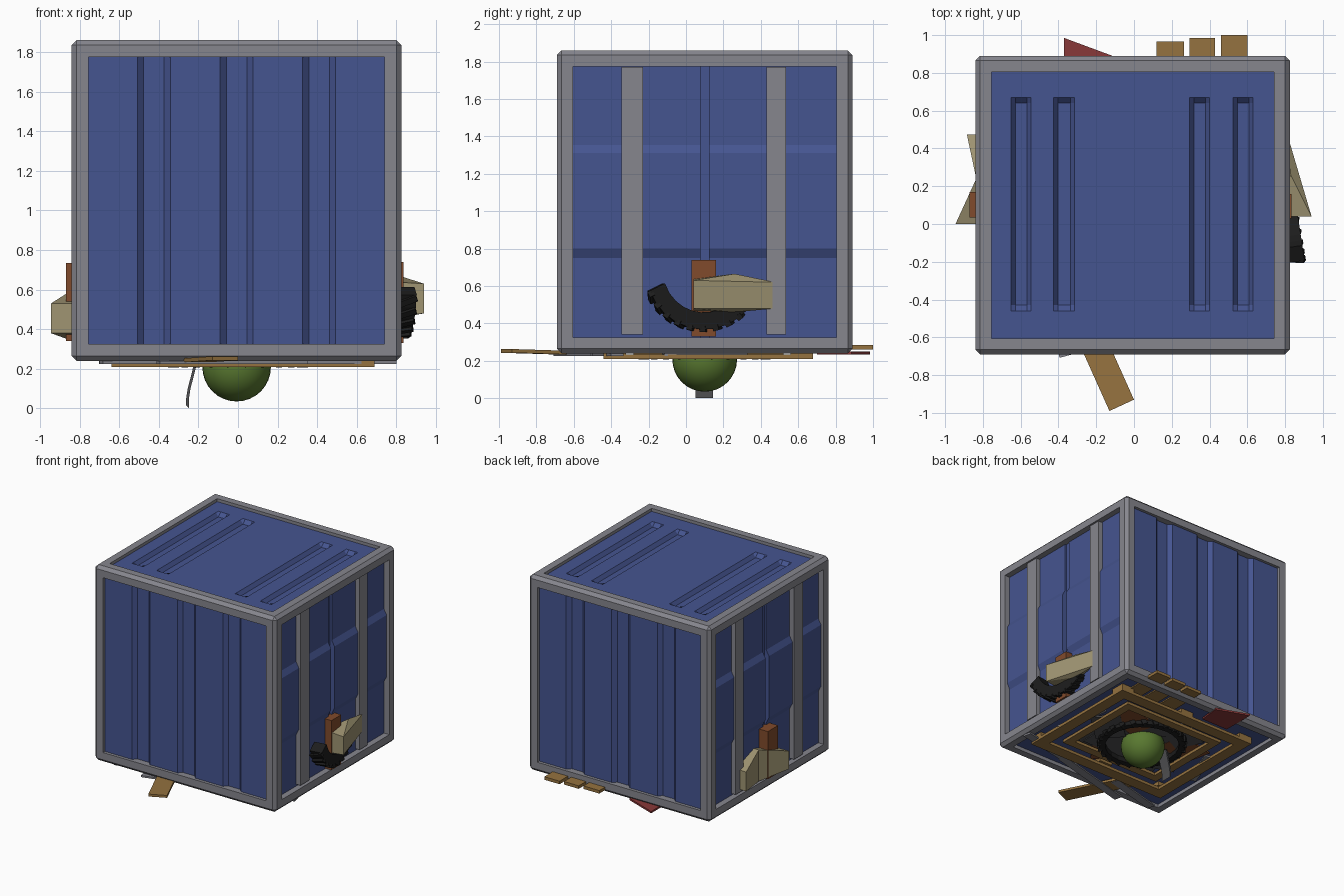
import bpy, bmesh, math, random
from mathutils import Vector, Matrix

if "Cube" in bpy.data.objects:
    bpy.data.objects.remove(bpy.data.objects["Cube"])

random.seed(4)
X0, X1, Y0, Y1, Z0, Z1 = -0.84, 0.825, -0.69, 0.89, 0.24, 1.86
CX, CY = (X0 + X1) / 2, (Y0 + Y1) / 2
COL = dict(blue=(0.06, 0.09, 0.28), grey=(0.24, 0.24, 0.27), wood=(0.3, 0.17, 0.05),
           rust=(0.22, 0.07, 0.025), cream=(0.35, 0.3, 0.17), black=(0.012, 0.012, 0.012),
           green=(0.1, 0.19, 0.03), red=(0.25, 0.04, 0.04), steel=(0.08, 0.08, 0.085))
MATS = {}
for k, c in COL.items():
    MATS[k] = bpy.data.materials.new(k)
    MATS[k].diffuse_color = (*c, 1)


def finish(name, bm, col):
    bmesh.ops.recalc_face_normals(bm, faces=bm.faces[:])
    me = bpy.data.meshes.new(name)
    bm.to_mesh(me)
    bm.free()
    ob = bpy.data.objects.new(name, me)
    me.materials.append(MATS[col])
    bpy.context.collection.objects.link(ob)
    return ob


def prism(name, pts, axis, lo, hi, col):
    """Closed outline extruded along an axis; pts hold the other two coordinates in order."""
    bm = bmesh.new()
    def place(p, h):
        v = list(p)
        v.insert('xyz'.index(axis), h)
        return bm.verts.new(v)
    a, b = [place(p, lo) for p in pts], [place(p, hi) for p in pts]
    bm.faces.new(a)
    bm.faces.new(b)
    for i in range(len(pts)):
        j = (i + 1) % len(pts)
        bm.faces.new((a[i], a[j], b[j], b[i]))
    return finish(name, bm, col)


def box(name, x0, x1, y0, y1, z0, z1, col):
    return prism(name, [(x0, y0), (x1, y0), (x1, y1), (x0, y1)], 'z', z0, z1, col)


def hull(name, pts, col):
    bm = bmesh.new()
    for p in pts:
        bm.verts.new(p)
    bmesh.ops.convex_hull(bm, input=bm.verts[:])
    bmesh.ops.dissolve_limit(bm, angle_limit=0.02, verts=bm.verts[:], edges=bm.edges[:])
    return finish(name, bm, col)


def add_box(bm, size, mat):
    bmesh.ops.create_cube(bm, size=1, matrix=mat @ Matrix.Diagonal((*size, 1)))


# Grey frame: bevelled block whose six sides are inset and opened
bm = bmesh.new()
add_box(bm, (X1 - X0, Y1 - Y0, Z1 - Z0), Matrix.Translation((CX, CY, (Z0 + Z1) / 2)))
bmesh.ops.bevel(bm, geom=bm.edges[:], offset=0.025, segments=1, affect='EDGES')
big = [f for f in bm.faces if f.calc_area() > 1]
bmesh.ops.inset_individual(bm, faces=big, thickness=0.085)
bmesh.ops.inset_individual(bm, faces=big, thickness=0.0, depth=-0.06)
bmesh.ops.delete(bm, geom=big, context='FACES')
finish("frame", bm, 'grey')

# Front and back panels with vertical grooves
for name, y, s in (("front_panel", Y0 + 0.025, 1), ("back_panel", Y1 - 0.025, -1)):
    pts = [(X0 + 0.06, y)]
    for c in (-0.425, -0.007, 0.41):
        pts += [(c - 0.083, y), (c - 0.052, y + s * 0.03), (c + 0.052, y + s * 0.03), (c + 0.083, y)]
    pts += [(X1 - 0.06, y), (X1 - 0.06, y + s * 0.06), (X0 + 0.06, y + s * 0.06)]
    prism(name, pts, 'z', 0.3, 1.8, 'blue')

# Side panels: raised middle band, centre gap, two grey posts
for side, x, s in (("right", X1, -1), ("left", X0, 1)):
    d, r, b = x + s * 0.05, x + s * 0.025, x + s * 0.09
    prof = [(d, 0.3), (d, 0.75), (r, 0.80), (r, 1.31), (d, 1.355), (d, 1.8), (b, 1.8), (b, 0.3)]
    for y0, y1 in ((-0.63, 0.077), (0.122, 0.83)):
        prism(side + "_panel", prof, 'y', y0, y1, 'blue')
    box(side + "_panel_gap", x + s * 0.065, x + s * 0.085, 0.07, 0.13, 0.3, 1.8, 'blue')
    for y0, y1 in ((-0.345, -0.23), (0.43, 0.535)):
        box(side + "_post", x + s * 0.01, x + s * 0.06, y0, y1, 0.34, 1.77, 'grey')

# Top panel with four sunk grooves
bm = bmesh.new()
xs, ys = [(X0 + 0.06, 0)], [-0.64, -0.46, -0.43, 0.64, 0.67, 0.84]
for l, r in ((-0.65, -0.545), (-0.425, -0.315), (0.295, 0.4), (0.525, 0.63)):
    xs += [(l, 0), (l + 0.022, 1), (r - 0.022, 1), (r, 0)]
xs.append((X1 - 0.06, 0))
g = [[bm.verts.new((x, y, 1.835 - (0.03 if deep and j in (2, 3) else 0))) for j, y in enumerate(ys)]
     for x, deep in xs]
for i in range(len(xs) - 1):
    for j in range(len(ys) - 1):
        bm.faces.new((g[i][j], g[i + 1][j], g[i + 1][j + 1], g[i][j + 1]))
finish("top_panel", bm, 'blue')
box("bottom_panel", X0 + 0.06, X1 - 0.06, Y0 + 0.06, Y1 - 0.06, 0.27, 0.3, 'blue')

# Crumpled cream boxes poking out of the sides
right = [(0.94, 0.04, 0.63), (0.94, 0.04, 0.48), (0.83, 0.26, 0.665), (0.83, 0.26, 0.46),
         (0.81, 0.48, 0.62), (0.81, 0.48, 0.48), (0.76, 0.04, 0.64), (0.76, 0.04, 0.46), (0.76, 0.48, 0.55)]
hull("right_cream_box", right, 'cream')
for ya, xa, za, zb in ((0.0, -0.945, 0.38, 0.53), (0.475, -0.885, 0.36, 0.52)):
    hull("left_cream_box", [(xa, ya, za), (xa, ya, zb), (-0.835, 0.24, 0.34), (-0.835, 0.24, 0.6),
                            (-0.77, ya, za), (-0.77, ya, zb), (-0.77, 0.24, 0.34), (-0.77, 0.24, 0.6)], 'cream')

# Rusty bar ends
box("right_rust_bar", 0.76, 0.835, 0.03, 0.16, 0.33, 0.74, 'rust')
box("left_rust_bar", -0.87, -0.77, 0.035, 0.17, 0.34, 0.735, 'rust')


# Tyres made of wall segments and tread blocks
def tyre(name, frame, radius, a0, a1, n, width, thick):
    bm = bmesh.new()
    step = (a1 - a0) / n
    for i in range(n):
        m = frame @ Matrix.Rotation(math.radians(a0 + (i + 0.5) * step), 4, 'Z')
        ln = 2 * radius * math.tan(math.radians(step / 2))
        add_box(bm, (thick, ln * 1.02, width), m @ Matrix.Translation((radius - thick / 2, 0, 0)))
        add_box(bm, (0.03, ln * 0.45, width * 1.1),
                m @ Matrix.Translation((radius, 0, 0)) @ Matrix.Rotation(0.4, 4, 'X'))
    return finish(name, bm, 'black')


to_side = Matrix(((0, 0, 1, 0), (1, 0, 0, 0), (0, 1, 0, 0), (0, 0, 0, 1)))
tilt = Matrix.Translation((0.81, 0.09, 0.68)) @ Matrix.Rotation(0.15, 4, 'Z') @ to_side
tyre("side_tyre", tilt, 0.31, 200, 318, 9, 0.1, 0.09)
tyre("bottom_tyre", Matrix.Translation((0, 0.1, 0.24)), 0.34, 0, 360, 24, 0.05, 0.05)

# Pallet underneath: outer border, inner border, blocks
def border(name, x0, x1, y0, y1, w, z0, z1):
    for y in (y0, y1 - w):
        box(name + "_rail", x0, x1, y, y + w, z0, z1, 'wood')
    for x in (x0, x1 - w):
        box(name + "_stile", x, x + w, y0 + w, y1 - w, z0, z1, 'wood')


border("pallet_outer", -0.64, 0.69, -0.44, 0.68, 0.1, 0.21, 0.235)
border("pallet_inner", -0.46, 0.5, -0.28, 0.52, 0.07, 0.225, 0.25)
for x in (-0.64, -0.04, 0.57):
    for y in (-0.44, 0.56):
        box("pallet_block", x, x + 0.12, y, y + 0.12, 0.235, 0.275, 'wood')

# Loose planks poking out at back and front
for x0, x1, y in ((0.12, 0.265, 0.965), (0.295, 0.43, 0.985), (0.46, 0.6, 1.0)):
    box("back_plank", x0, x1, 0.55, y, 0.26, 0.285, 'wood')
hull("front_plank", [(x, y, z + h) for h in (0, 0.02) for x, y, z in
     ((-0.13, -0.99, 0.243), (0.0, -0.93, 0.243), (-0.26, -0.35, 0.225), (-0.39, -0.41, 0.225))], 'wood')
prism("red_shard", [(-0.37, 0.985), (-0.1, 0.885), (-0.12, 0.7), (-0.37, 0.7)], 'z', 0.235, 0.25, 'red')

# Steel slats and scrap sheets on the underside
def sheet(name, x, y, z, lx, ly, rot, col):
    bm = bmesh.new()
    add_box(bm, (lx, ly, 0.014), Matrix.Translation((x, y, z)) @ Matrix.Rotation(math.radians(rot), 4, 'Z'))
    finish(name, bm, col)


for x, y, lx, rot in ((-0.2, -0.62, 0.42, 15), (-0.45, -0.55, 0.5, 15), (0.1, -0.54, 0.5, 15),
                      (0.55, -0.42, 0.5, 12), (-0.6, 0.1, 0.4, 70), (0.62, 0.1, 0.45, 100)):
    sheet("steel_slat", x, y, 0.232, lx, 0.07, rot, 'grey')
for i in range(9):
    a = i * math.tau / 9
    sheet("scrap_sheet", 0.36 * math.cos(a), 0.11 + 0.3 * math.sin(a), 0.252 + 0.002 * i,
          0.34, 0.24, random.uniform(0, 180), ('steel', 'rust', 'steel')[i % 3])
box("core_sheet", -0.36, 0.36, -0.2, 0.4, 0.255, 0.268, 'steel')

# Green ball
bpy.ops.mesh.primitive_uv_sphere_add(segments=32, ring_count=16, radius=0.173, location=(-0.007, 0.1, 0.208))
ball = bpy.context.object
ball.name = "green_ball"
ball.data.materials.append(MATS['green'])
bpy.ops.object.shade_smooth_by_angle()

# Bent steel strap hanging down
path = [(-0.205, 0.24), (-0.222, 0.17), (-0.24, 0.1), (-0.248, 0.05), (-0.248, 0.0)]
outline = path + [(x - 0.014, z + (0.015 if z == 0 else 0)) for x, z in reversed(path)]
prism("hanging_strap", outline, 'y', 0.05, 0.145, 'steel')

for m in bpy.data.materials:
    if m.users and not m.is_grease_pencil:
        m.use_nodes = True
        m.node_tree.nodes["Principled BSDF"].inputs["Base Color"].default_value = m.diffuse_color
